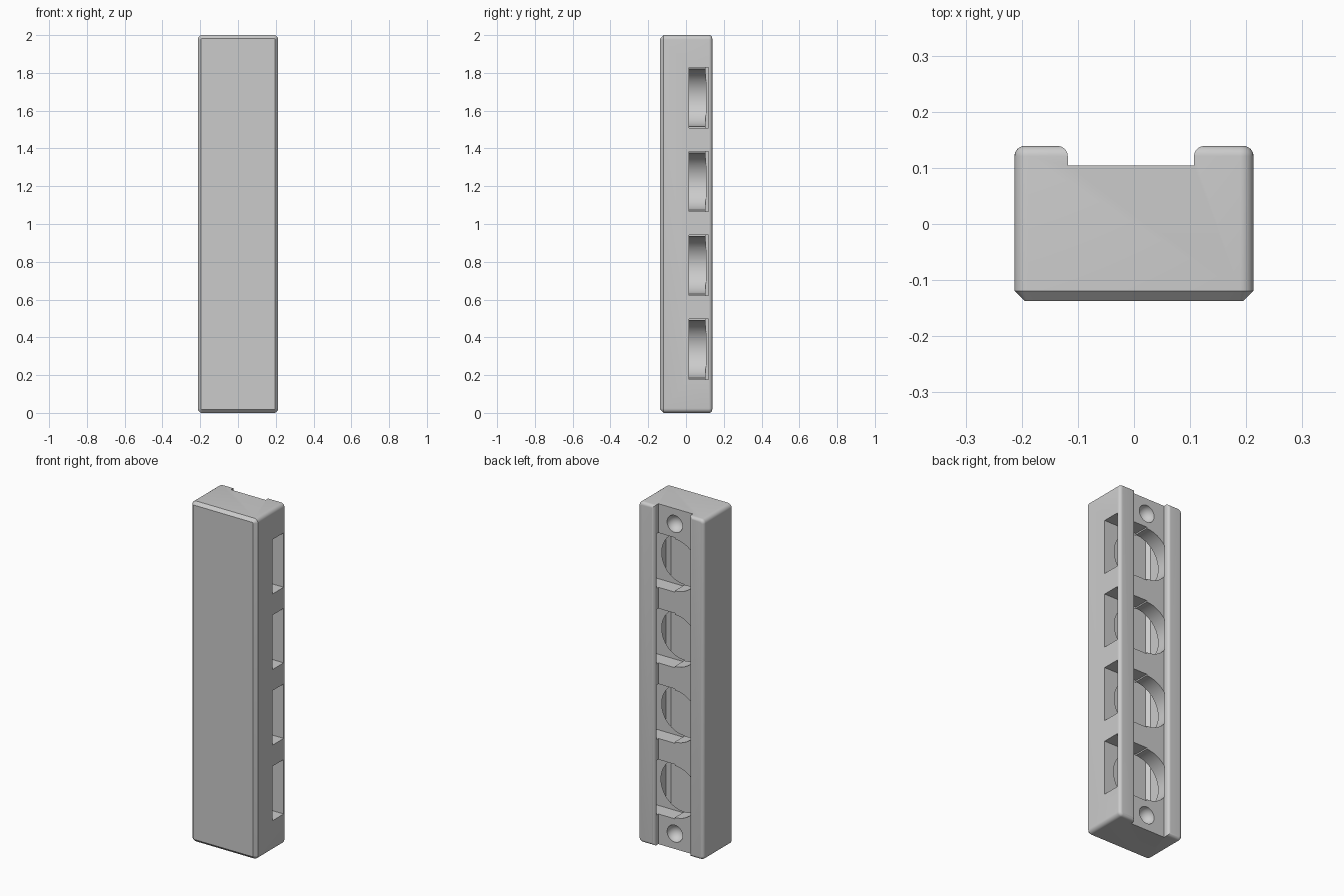
import bpy, bmesh, math
from mathutils import Matrix, Vector

if "Cube" in bpy.data.objects:
    bpy.data.objects.remove(bpy.data.objects["Cube"])

W, Y0, Y1 = 0.213, -0.137, 0.139      # half width, front, back
PITCH = [0.337, 0.781, 1.225, 1.669]  # bay centre heights

grey = bpy.data.materials.new("light_grey")
grey.diffuse_color = (0.6, 0.6, 0.6, 1)
grey.use_nodes = True
grey.node_tree.nodes["Principled BSDF"].inputs["Base Color"].default_value = grey.diffuse_color


def finish(bm, name):
    bmesh.ops.recalc_face_normals(bm, faces=bm.faces)
    mesh = bpy.data.meshes.new(name)
    bm.to_mesh(mesh)
    bm.free()
    mesh.materials.append(grey)
    ob = bpy.data.objects.new(name, mesh)
    bpy.context.collection.objects.link(ob)
    return ob


def loft(rings, name):
    """Skin equal-length closed loops and cap both ends."""
    bm = bmesh.new()
    loops = [[bm.verts.new(p) for p in ring] for ring in rings]
    n = len(loops[0])
    for a, b in zip(loops, loops[1:]):
        for i in range(n):
            bm.faces.new((a[i], a[(i + 1) % n], b[(i + 1) % n], b[i]))
    bm.faces.new(loops[0])
    bm.faces.new(loops[-1])
    return finish(bm, name)


def outline(y, inset, seg=6):
    """Rounded upright rectangle at depth y, shrunk by inset."""
    r = max(0.024 - inset, 0.006)
    pts = []
    for q, (sx, sz) in enumerate([(1, 1), (-1, 1), (-1, -1), (1, -1)]):
        for i in range(seg + 1):
            a = math.pi / 2 * (q + i / seg)
            pts.append((sx * (W - inset - r) + r * math.cos(a), y,
                        1 + sz * (1 - inset - r) + r * math.sin(a)))
    return pts


def box(x0, x1, y0, y1, z0, z1):
    bm = bmesh.new()
    bmesh.ops.create_cube(bm, size=1)
    for v in bm.verts:
        v.co = Vector(((x0 + x1) / 2 + v.co.x * (x1 - x0),
                       (y0 + y1) / 2 + v.co.y * (y1 - y0),
                       (z0 + z1) / 2 + v.co.z * (z1 - z0)))
    return finish(bm, "slot_cutter")


def disc(r, y0, y1, z):
    rings = [[(r * math.cos(t * math.tau / 64), y, z + r * math.sin(t * math.tau / 64))
              for t in range(64)] for y in (y0, y1)]
    return loft(rings, "pocket_cutter")


def ball(r, y, z):
    bm = bmesh.new()
    bmesh.ops.create_uvsphere(bm, u_segments=32, v_segments=16, radius=r,
                              matrix=Matrix.Translation((0, y, z)) @ Matrix.Rotation(math.pi / 2, 4, 'X'))
    return finish(bm, "dimple_cutter")


def cut(target, cutter):
    mod = target.modifiers.new("cut", 'BOOLEAN')
    mod.operation, mod.solver, mod.object = 'DIFFERENCE', 'EXACT', cutter
    bpy.context.view_layer.objects.active = target
    bpy.ops.object.modifier_apply(modifier=mod.name)
    bpy.data.objects.remove(cutter)


# Bar with chamfered front and rounded back edges
R = 0.018
rings = [outline(Y0, 0.018), outline(Y0 + 0.018, 0)]
for i in range(7):
    a = math.pi / 2 * i / 6
    rings.append(outline(Y1 - R + R * math.sin(a), R - R * math.cos(a)))
body = loft(rings, "holder_body")

# Back groove with rounded lips
GL, GR, GY = -0.118, 0.107, 0.104
arc = [math.pi / 2 * i / 6 for i in range(7)]
profile = [(GL, GY), (GR, GY)]
profile += [(GR + R - R * math.cos(a), Y1 - R + R * math.sin(a)) for a in arc]
profile += [(GR + R, 0.2), (GL - R, 0.2)]
profile += [(GL - R + R * math.cos(a), Y1 - R + R * math.sin(a)) for a in reversed(arc)]
cut(body, loft([[(x, y, z) for x, y in profile] for z in (-0.1, 2.1)], "groove_cutter"))

# Side-loading bays: round seat, side slot and deeper round recess
for z in PITCH:
    cut(body, disc(0.152, 0.015, 0.107, z))
    cut(body, box(0, 0.3, 0.015, 0.12, z - 0.16, z + 0.16))
    cut(body, disc(0.147, -0.065, 0.05, z))

# Screw dimples near both ends
for z in (0.09, 1.91):
    cut(body, ball(0.05, GY, z))

bpy.ops.object.select_all(action='DESELECT')
body.select_set(True)
bpy.context.view_layer.objects.active = body
bpy.ops.object.shade_smooth_by_angle(angle=math.radians(30))
